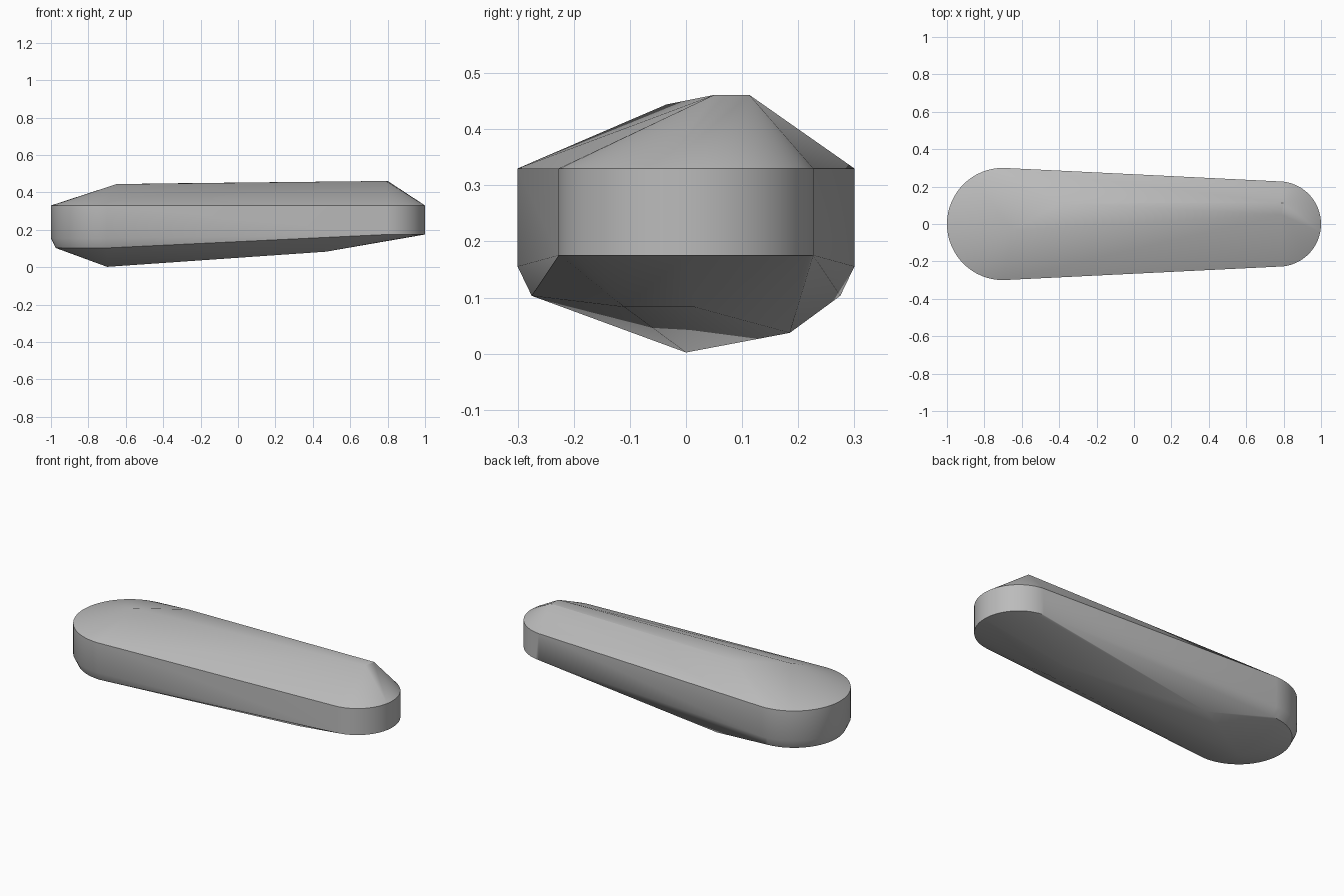
import bpy, bmesh, math

cube = bpy.data.objects.get("Cube")
if cube:
    bpy.data.objects.remove(cube, do_unlink=True)

mat = bpy.data.materials.new("plain_grey")
mat.use_nodes = True
colour = (0.5, 0.5, 0.5, 1)
mat.diffuse_color = colour
mat.node_tree.nodes["Principled BSDF"].inputs["Base Color"].default_value = colour

bm = bmesh.new()


def end_arc(cx, radius, z, side, steps=32):
    """Half circle of points bulging toward side (-1 or 1)."""
    for i in range(steps + 1):
        a = math.pi * (i / steps - 0.5)
        bm.verts.new((cx + side * radius * math.cos(a), radius * math.sin(a), z))


# Wide end: upper rim, wall foot and chamfer foot
end_arc(-0.7, 0.30, 0.33, -1)
end_arc(-0.7, 0.30, 0.155, -1)
end_arc(-0.7, 0.275, 0.103, -1)

# Narrow end: upper rim and wall foot
end_arc(0.772, 0.228, 0.33, 1)
end_arc(0.772, 0.228, 0.175, 1)

# Crest corners on top, then keel corners underneath
crest = [(-0.65, -0.035, 0.444), (-0.4, 0.11, 0.448),
         (0.79, 0.05, 0.461), (0.8, 0.113, 0.461)]
keel = [(-0.7, 0, 0.002), (-0.33, 0.185, 0.037),
        (0.47, 0.015, 0.083), (0.47, -0.11, 0.083)]
for p in crest + keel:
    bm.verts.new(p)

# Skin the corners as one faceted stone
hull = bmesh.ops.convex_hull(bm, input=bm.verts)
loose = {v for v in hull["geom_interior"] if isinstance(v, bmesh.types.BMVert)}
bmesh.ops.delete(bm, geom=list(loose), context='VERTS')
bmesh.ops.dissolve_limit(bm, angle_limit=math.radians(0.3),
                         verts=bm.verts, edges=bm.edges)
bmesh.ops.recalc_face_normals(bm, faces=bm.faces)

mesh = bpy.data.meshes.new("stone_body")
bm.to_mesh(mesh)
bm.free()
mesh.materials.append(mat)
body = bpy.data.objects.new("stone_body", mesh)
bpy.context.collection.objects.link(body)

# Smooth the rounded ends while the rims stay crisp
bpy.ops.object.select_all(action='DESELECT')
body.select_set(True)
bpy.context.view_layer.objects.active = body
bpy.ops.object.shade_smooth_by_angle(angle=math.radians(30))
